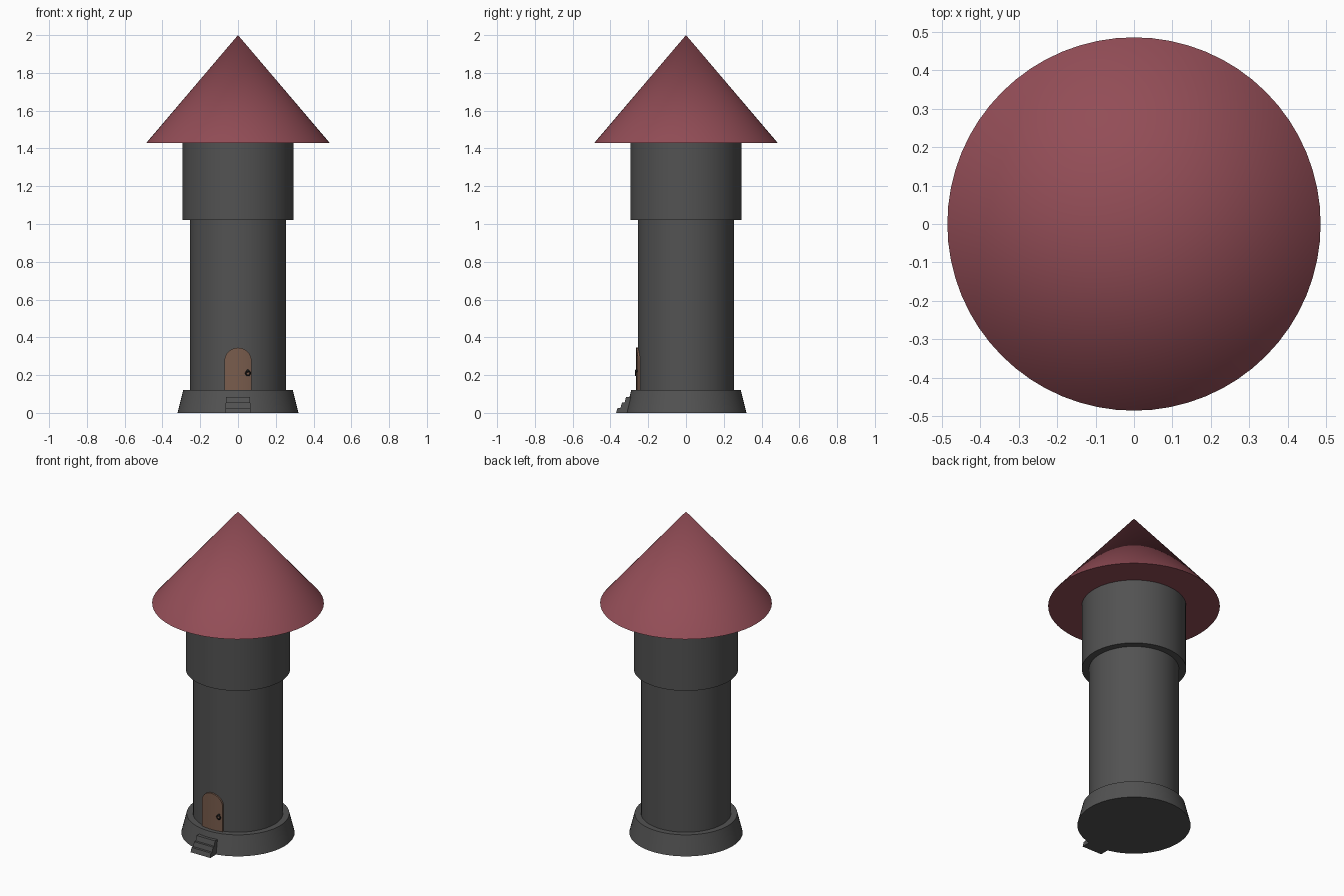
import bpy, bmesh, math

if "Cube" in bpy.data.objects:
    bpy.data.objects.remove(bpy.data.objects["Cube"])


def material(name, rgb):
    m = bpy.data.materials.new(name)
    m.diffuse_color = (*rgb, 1.0)
    m.use_nodes = True
    m.node_tree.nodes["Principled BSDF"].inputs["Base Color"].default_value = m.diffuse_color
    return m


STONE = material("dark stone", (0.085, 0.085, 0.085))
ROOF = material("red roof", (0.29, 0.074, 0.094))
WOOD = material("brown wood", (0.19, 0.107, 0.073))
IRON = material("black iron", (0.012, 0.012, 0.012))


def finish(obj, name, mat, angle=30):
    obj.name = name
    obj.data.materials.clear()
    obj.data.materials.append(mat)
    bpy.ops.object.select_all(action='DESELECT')
    obj.select_set(True)
    bpy.context.view_layer.objects.active = obj
    bpy.ops.object.shade_smooth_by_angle(angle=math.radians(angle))
    return obj


def drum(name, r0, r1, z0, z1, mat):
    """Round section standing between two heights."""
    bpy.ops.mesh.primitive_cone_add(vertices=64, radius1=r0, radius2=r1,
                                    depth=z1 - z0, location=(0, 0, (z0 + z1) / 2))
    return finish(bpy.context.object, name, mat)


def from_bmesh(name, bm, mat):
    bmesh.ops.recalc_face_normals(bm, faces=bm.faces)
    mesh = bpy.data.meshes.new(name)
    bm.to_mesh(mesh)
    bm.free()
    obj = bpy.data.objects.new(name, mesh)
    bpy.context.collection.objects.link(obj)
    return finish(obj, name, mat)


# Tower sections and roof
drum("base", 0.32, 0.29, 0.0, 0.12, STONE)
drum("tower_shaft", 0.254, 0.254, 0.12, 1.02, STONE)
drum("upper_tower", 0.295, 0.295, 1.02, 1.43, STONE)
drum("roof", 0.485, 0.0, 1.43, 2.0, ROOF)

# Arched door, curved to follow the shaft
W, SPRING, N = 0.072, 0.273, 16
bm = bmesh.new()
columns = []
for i in range(N + 1):
    t = -math.pi / 2 + math.pi * i / N
    x, top = W * math.sin(t), SPRING + W * math.cos(t)
    ring = []
    for r in (0.264, 0.245):
        y = -math.sqrt(r * r - x * x)
        ring += [bm.verts.new((x, y, z)) for z in ((0.12, top) if r > 0.25 else (top, 0.12))]
    columns.append(ring)
for a, b in zip(columns, columns[1:]):
    for k in range(4):
        j = (k + 1) % 4
        bm.faces.new((a[k], a[j], b[j], b[k]))
bm.faces.new(columns[0])
bm.faces.new(columns[-1])
from_bmesh("door", bm, WOOD)

# Door handle: knob with a hanging ring
bpy.ops.mesh.primitive_uv_sphere_add(segments=16, ring_count=8, radius=0.008,
                                     location=(0.052, -0.263, 0.222))
finish(bpy.context.object, "handle_knob", IRON, 60)
bpy.ops.mesh.primitive_torus_add(major_radius=0.012, minor_radius=0.0035,
                                 major_segments=24, minor_segments=8,
                                 location=(0.053, -0.267, 0.21),
                                 rotation=(math.pi / 2, 0, 0))
finish(bpy.context.object, "handle_ring", IRON, 60)

# Front steps with leaning risers
profile = [(-0.25, 0), (-0.37, 0), (-0.362, 0.027), (-0.347, 0.027), (-0.339, 0.055),
           (-0.325, 0.055), (-0.317, 0.085), (-0.25, 0.085)]
bm = bmesh.new()
face = bm.faces.new([bm.verts.new((-1, y, z)) for y, z in profile])
ext = bmesh.ops.extrude_face_region(bm, geom=[face])["geom"]
bmesh.ops.translate(bm, vec=(2, 0, 0), verts=[v for v in ext if isinstance(v, bmesh.types.BMVert)])
for v in bm.verts:
    v.co.x *= 0.068 - 0.06 * v.co.z      # steps narrow slightly upward
from_bmesh("front_steps", bm, STONE)
